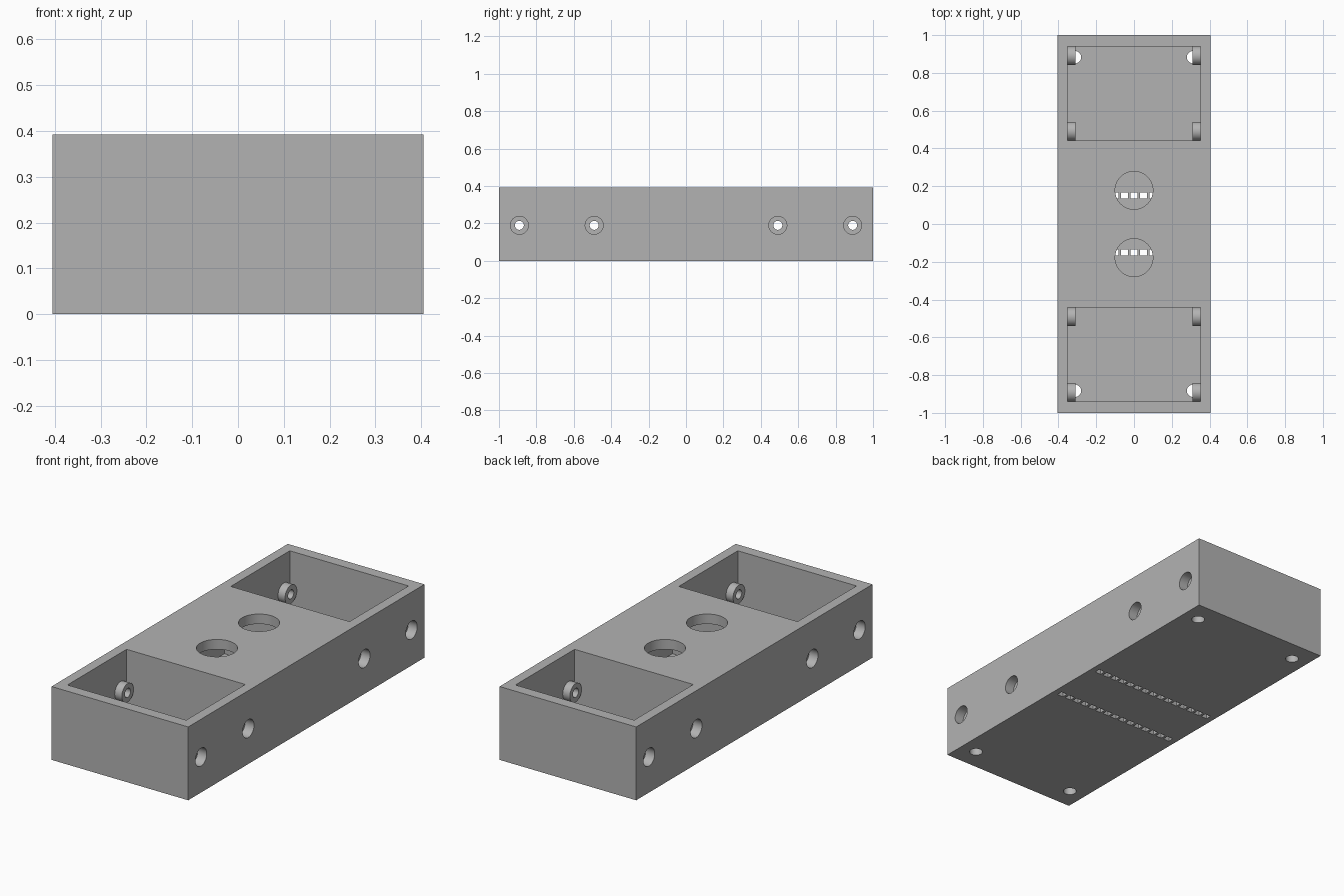
import bpy, bmesh, math
from mathutils import Matrix, Vector

cube = bpy.data.objects.get("Cube")
if cube:
    bpy.data.objects.remove(cube, do_unlink=True)

HX, HY, H = 0.405, 1.0, 0.393      # outer half width, half length, height
IX, WALL = 0.352, 0.053            # inner half width, wall thickness
SIDES = (-1, 1)
SCREW_Y, SCREW_Z = (0.491, 0.891), 0.19

grey = bpy.data.materials.new("plain_grey")
grey.use_nodes = True
grey.diffuse_color = (0.45, 0.45, 0.45, 1)
grey.node_tree.nodes["Principled BSDF"].inputs["Base Color"].default_value = grey.diffuse_color


def add_box(bm, x, y, z):
    """Box from three (low, high) ranges."""
    size = [b - a for a, b in (x, y, z)]
    mid = [(a + b) / 2 for a, b in (x, y, z)]
    bmesh.ops.create_cube(bm, size=1, matrix=Matrix.Translation(mid) @ Matrix.Diagonal((*size, 1)))


def add_cylinder(bm, centre, radius, depth, axis="Z", sides=48):
    turn = Matrix.Rotation(math.pi / 2, 4, "Y") if axis == "X" else Matrix()
    bmesh.ops.create_cone(bm, cap_ends=True, segments=sides, radius1=radius, radius2=radius,
                          depth=depth, matrix=Matrix.Translation(Vector(centre)) @ turn)


def finish(name, bm):
    mesh = bpy.data.meshes.new(name)
    bm.to_mesh(mesh)
    bm.free()
    mesh.materials.append(grey)
    obj = bpy.data.objects.new(name, mesh)
    bpy.context.collection.objects.link(obj)
    return obj


def activate(obj):
    bpy.ops.object.select_all(action="DESELECT")
    obj.select_set(True)
    bpy.context.view_layer.objects.active = obj


def cut(target, bm):
    """Subtract the shapes in bm from the target."""
    cutter = finish("cutter", bm)
    cutter.hide_render = True
    mod = target.modifiers.new("cut", "BOOLEAN")
    mod.operation, mod.solver, mod.object = "DIFFERENCE", "EXACT", cutter
    activate(target)
    bpy.ops.object.modifier_apply(modifier=mod.name)
    bpy.data.objects.remove(cutter, do_unlink=True)


# Outer case
bm = bmesh.new()
add_box(bm, (-HX, HX), (-HY, HY), (0, H))
case = finish("case", bm)

# Open end pockets and closed middle chamber
bm = bmesh.new()
for s in SIDES:
    add_box(bm, (-IX, IX), sorted((s * 0.441, s * 0.941)), (WALL, H + 0.1))
add_box(bm, (-IX, IX), (-0.388, 0.388), (WALL, H - WALL))
cut(case, bm)

# Round openings in the roof, screw holes in the floor, recesses in the side walls
bm = bmesh.new()
for sy in SIDES:
    add_cylinder(bm, (0, sy * 0.178, H), 0.1, 0.2, sides=64)
    for sx in SIDES:
        add_cylinder(bm, (sx * 0.313, sy * 0.883, 0), 0.033, 0.14)
        for y in SCREW_Y:
            add_cylinder(bm, (sx * 0.39, sy * y, SCREW_Z), 0.048, 0.1, "X")
cut(case, bm)

# Two rows of pin slots in the floor
bm = bmesh.new()
for s in SIDES:
    y = s * 0.15
    for i in range(-7, 8):
        x = i * 0.0505
        add_box(bm, (x - 0.018, x + 0.018), (y - 0.016, y + 0.016), (-0.05, WALL + 0.01))
cut(case, bm)

parts = [case]

# Screw bosses on the inner side walls
for sx in SIDES:
    for sy in SIDES:
        for y in SCREW_Y:
            spot = (sx * 0.331, sy * y, SCREW_Z)
            bm = bmesh.new()
            add_cylinder(bm, spot, 0.05, 0.042, "X")
            boss = finish("screw_boss", bm)
            bm = bmesh.new()
            add_cylinder(bm, spot, 0.024, 0.1, "X")
            cut(boss, bm)
            parts.append(boss)

for part in parts:
    activate(part)
    bpy.ops.object.shade_smooth_by_angle(angle=math.radians(30))
